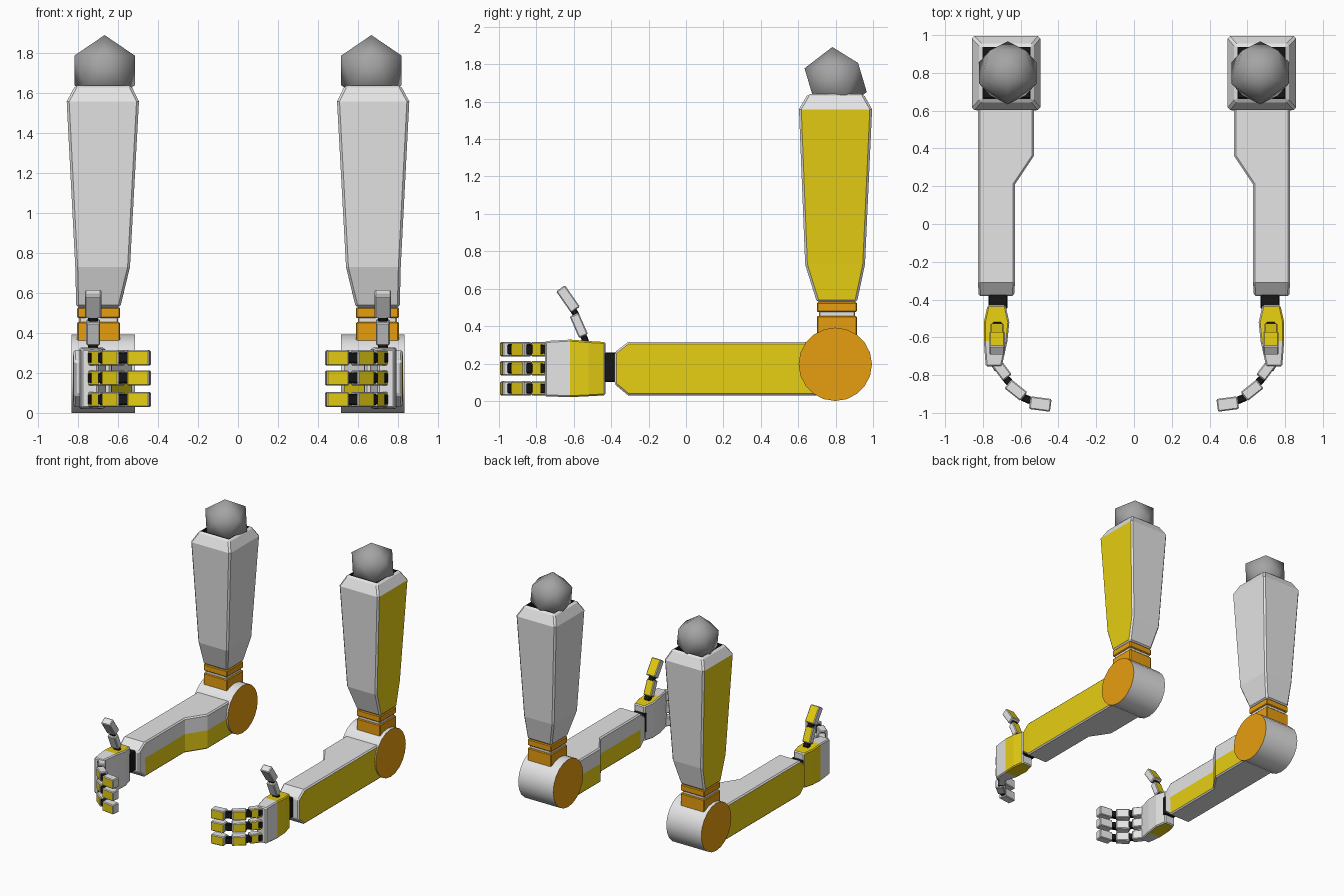
import bpy, bmesh, math
from mathutils import Vector, Matrix

if "Cube" in bpy.data.objects:
    bpy.data.objects.remove(bpy.data.objects["Cube"])


def material(name, rgb):
    m = bpy.data.materials.new(name)
    m.diffuse_color = (*rgb, 1)
    m.use_nodes = True
    m.node_tree.nodes["Principled BSDF"].inputs["Base Color"].default_value = m.diffuse_color
    return m


GRAY, YELLOW, ORANGE, BLACK, STEEL = range(5)
MATS = [material("light gray", (0.78, 0.78, 0.78)),
        material("yellow", (0.8, 0.62, 0.006)),
        material("orange", (0.8, 0.34, 0.005)),
        material("black", (0.008, 0.008, 0.008)),
        material("steel gray", (0.37, 0.37, 0.37))]


def finish(name, bm, paint, smooth=None):
    """Paint faces by rule, make the object and mirror it to the other arm."""
    bmesh.ops.recalc_face_normals(bm, faces=bm.faces)
    bm.normal_update()
    for f in bm.faces:
        f.material_index = paint(f.normal, f.calc_center_median()) if callable(paint) else paint
        f.smooth = bool(smooth and smooth(f.normal))
    me = bpy.data.meshes.new(name)
    bm.to_mesh(me)
    bm.free()
    for m in MATS:
        me.materials.append(m)
    ob = bpy.data.objects.new(name, me)
    bpy.context.collection.objects.link(ob)
    mirror = ob.modifiers.new("other_arm", 'MIRROR')
    mirror.use_mirror_merge = False
    return ob


def loft(rings):
    """Skin closed rings of points and cap both ends."""
    bm = bmesh.new()
    rows = [[bm.verts.new(p) for p in r] for r in rings]
    n = len(rows[0])
    for a, b in zip(rows, rows[1:]):
        for i in range(n):
            j = (i + 1) % n
            bm.faces.new((a[i], a[j], b[j], b[i]))
    bm.faces.new(rows[0][::-1])
    bm.faces.new(rows[-1])
    bmesh.ops.recalc_face_normals(bm, faces=bm.faces)
    return bm


def soften(bm, width):
    edges = [e for e in bm.edges if e.calc_face_angle(0) > 0.7]
    bmesh.ops.bevel(bm, geom=edges, offset=width, segments=1, profile=0.5, affect='EDGES')


def ring_z(z, x0, x1, y0, y1):
    return [(x0, y0, z), (x1, y0, z), (x1, y1, z), (x0, y1, z)]


def ring_y(y, x0, x1, z0, z1):
    return [(x0, y, z0), (x1, y, z0), (x1, y, z1), (x0, y, z1)]


def box(name, x, y, z, paint, bevel=0.006):
    bm = loft([ring_z(z[0], *x, *y), ring_z(z[1], *x, *y)])
    soften(bm, bevel)
    return finish(name, bm, paint)


def block(name, centre, along, out, size, paint, bevel=0.006):
    """Box turned so its length runs along one direction and its painted side faces out."""
    u, v, c = Vector(along).normalized(), Vector(out).normalized(), Vector(centre)
    w = u.cross(v)
    bm = bmesh.new()
    bmesh.ops.create_cube(bm, size=1)
    turn = Matrix((u * size[0], v * size[1], w * size[2])).transposed().to_4x4()
    bmesh.ops.transform(bm, matrix=Matrix.Translation(c) @ turn, verts=bm.verts)
    soften(bm, bevel)
    rule = paint if paint == BLACK else (lambda n, p: YELLOW if n.dot(v) > 0.9 else GRAY)
    return finish(name, bm, rule)


# Shoulder ball, tipped slightly forward
bm = bmesh.new()
bmesh.ops.create_icosphere(bm, subdivisions=1, radius=0.178, matrix=Matrix.Translation((0.668, 0.80, 1.715))
                           @ Matrix.Rotation(0.1, 4, 'X') @ Matrix.Rotation(-math.pi / 2, 4, 'Z'))
finish("shoulder_ball", bm, STEEL, smooth=lambda n: True)

# Upper arm with a dark socket on top
bm = loft([ring_z(0.528, 0.59, 0.81, 0.70, 0.914),
           ring_z(0.73, 0.541, 0.815, 0.637, 0.957),
           ring_z(1.56, 0.496, 0.858, 0.604, 0.995),
           ring_z(1.64, 0.535, 0.815, 0.65, 0.95)])
soften(bm, 0.012)
top = max(bm.faces, key=lambda f: f.calc_center_median().z)
bmesh.ops.inset_region(bm, faces=[top], thickness=0.008)
bmesh.ops.inset_region(bm, faces=[top], thickness=0.002, depth=-0.05)


def paint_upper(n, p):
    if p.z > 1.56 and (n.z > 0.9 or abs(p.x - 0.675) < 0.133 and n.z < 0.2):
        return BLACK
    return YELLOW if n.x > 0.9 and 0.53 < p.z < 1.56 else GRAY


finish("upper_arm", bm, paint_upper)

# Elbow neck
box("neck_upper_block", (0.59, 0.806), (0.70, 0.914), (0.475, 0.528), ORANGE)
box("neck_core", (0.60, 0.796), (0.71, 0.904), (0.44, 0.49), GRAY)
box("neck_lower_block", (0.59, 0.806), (0.70, 0.914), (0.30, 0.455), ORANGE)

# Elbow drum with coloured ends
N = 20
bm = loft([[(x, 0.798 + 0.196 * math.cos(2 * math.pi * i / N),
             0.196 + 0.196 * math.sin(2 * math.pi * i / N)) for i in range(N)]
           for x in (0.516, 0.835)])
finish("elbow_drum", bm, lambda n, p: ORANGE if abs(n.x) > 0.9 else GRAY,
       smooth=lambda n: abs(n.x) < 0.5)

# Forearm with an inner bulge near the elbow
bm = loft([ring_y(-0.382, 0.635, 0.822, 0.09, 0.26),
           ring_y(-0.31, 0.63, 0.826, 0.03, 0.315),
           ring_y(0.21, 0.63, 0.826, 0.03, 0.315),
           ring_y(0.36, 0.53, 0.826, 0.03, 0.315),
           ring_y(0.80, 0.53, 0.826, 0.03, 0.315)])
bmesh.ops.bisect_plane(bm, geom=bm.verts[:] + bm.edges[:] + bm.faces[:],
                       plane_co=(0, 0, 0.185), plane_no=(0, 0, 1))
soften(bm, 0.01)
finish("forearm", bm, lambda n, p: YELLOW if n.x > 0.9 or
       (n.x < -0.75 and p.z < 0.185 and p.y > -0.31) else GRAY)

# Wrist and palm
box("wrist", (0.67, 0.77), (-0.45, -0.36), (0.10, 0.26), BLACK)
bm = loft([ring_y(-0.43, 0.68, 0.775, 0.03, 0.315),
           ring_y(-0.52, 0.66, 0.795, 0.025, 0.32),
           ring_y(-0.62, 0.67, 0.795, 0.02, 0.328),
           ring_y(-0.755, 0.70, 0.785, 0.025, 0.32)])
soften(bm, 0.008)
finish("palm", bm, lambda n, p: YELLOW if p.y > -0.62 and n.x > -0.5 and abs(n.y) < 0.6 else GRAY)

# Thumb
for name, c, d, size, paint in (
        ("thumb_base_joint", (0.725, -0.543, 0.335), (-0.4, 0.917), (0.05, 0.035, 0.05), BLACK),
        ("thumb_lower", (0.725, -0.573, 0.404), (-0.4, 0.917), (0.125, 0.052, 0.07), YELLOW),
        ("thumb_joint", (0.725, -0.596, 0.475), (-0.5, 0.866), (0.05, 0.035, 0.05), BLACK),
        ("thumb_tip", (0.725, -0.631, 0.545), (-0.57, 0.82), (0.14, 0.058, 0.082), YELLOW)):
    block(name, c, (0, *d), (0, d[1], -d[0]), size, paint)

# Three curled fingers
for k, z in enumerate((0.067, 0.175, 0.276)):
    for name, c, d, size, paint in (
            ("knuckle", (0.736, -0.742), (-0.5, -0.866), (0.07, 0.04, 0.055), BLACK),
            ("lower", (0.70, -0.774), (-0.6, -0.8), (0.098, 0.058, 0.077), YELLOW),
            ("lower_joint", (0.667, -0.83), (-0.68, -0.73), (0.07, 0.04, 0.055), BLACK),
            ("middle", (0.625, -0.88), (-0.78, -0.62), (0.108, 0.06, 0.077), YELLOW),
            ("upper_joint", (0.564, -0.928), (-0.92, -0.4), (0.07, 0.04, 0.055), BLACK),
            ("tip", (0.496, -0.953), (-0.99, -0.13), (0.112, 0.068, 0.077), YELLOW)):
        block(f"finger_{k + 1}_{name}", (*c, z), (*d, 0), (-d[1], d[0], 0), size, paint)
